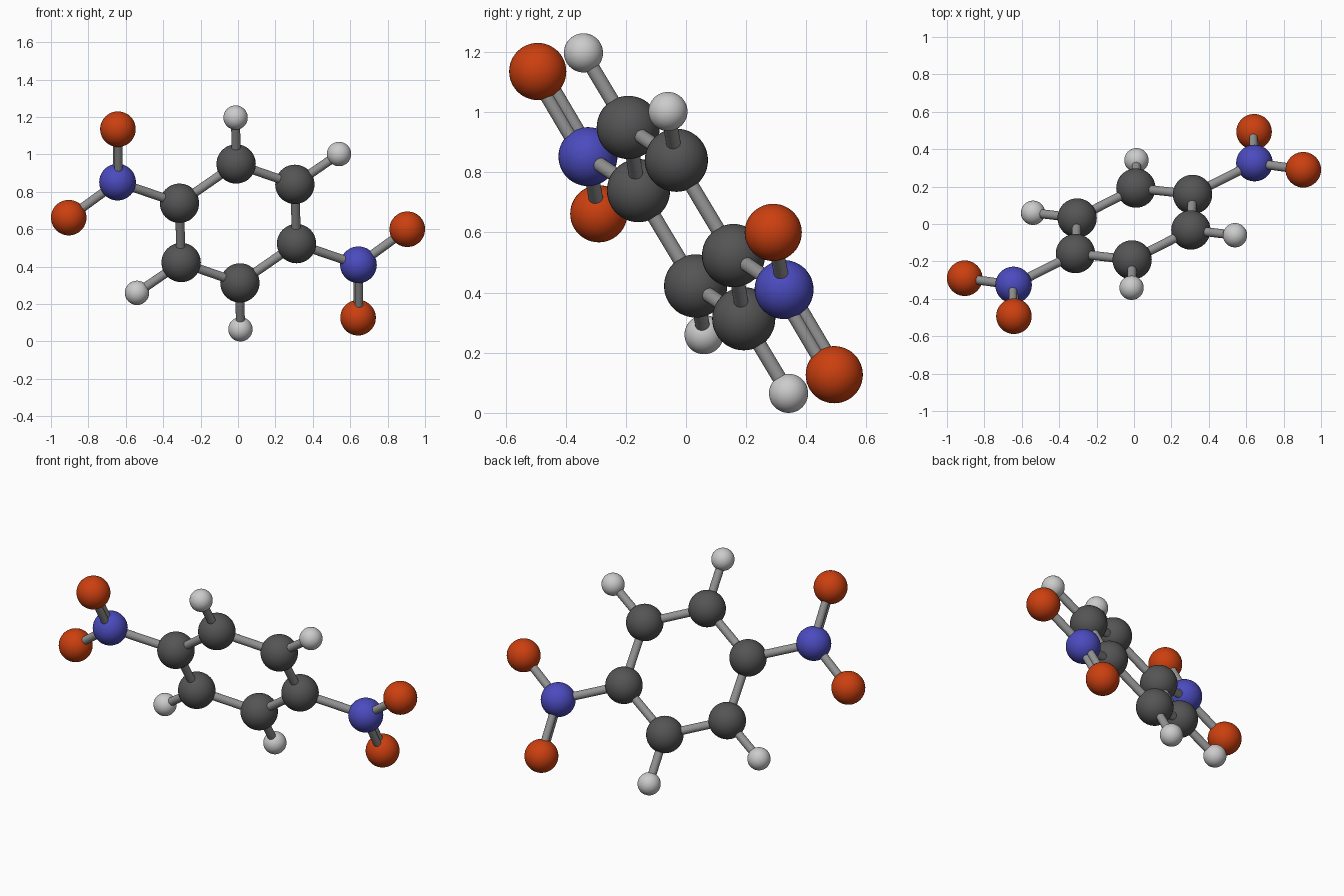
import bpy
from mathutils import Vector

if "Cube" in bpy.data.objects:
    bpy.data.objects.remove(bpy.data.objects["Cube"])

CENTRE = Vector((0, 0, 0.631))


def material(name, rgb):
    m = bpy.data.materials.new(name)
    m.diffuse_color = (*rgb, 1)
    m.use_nodes = True
    m.node_tree.nodes["Principled BSDF"].inputs["Base Color"].default_value = m.diffuse_color
    return m


# element: radius and colour
KINDS = {
    "carbon": (0.105, material("dark_grey", (0.09, 0.09, 0.09))),
    "nitrogen": (0.098, material("blue", (0.07, 0.07, 0.52))),
    "oxygen": (0.095, material("orange_red", (0.6, 0.05, 0.005))),
    "hydrogen": (0.065, material("light_grey", (0.6, 0.6, 0.6))),
}
BOND = material("bond_grey", (0.3, 0.3, 0.3))

# one half of the molecule, as offsets from the centre
HALF = {
    "carbon_a": (0.313, 0.158, -0.108),
    "carbon_b": (0.010, 0.192, -0.318),
    "carbon_c": (-0.304, 0.032, -0.209),
    "nitrogen_a": (0.644, 0.326, -0.221),
    "oxygen_a": (0.905, 0.290, -0.031),
    "oxygen_b": (0.642, 0.493, -0.504),
    "hydrogen_b": (0.013, 0.341, -0.566),
    "hydrogen_c": (-0.540, 0.060, -0.371),
}
NORMAL = Vector(HALF["carbon_a"]).cross(Vector(HALF["carbon_b"])).normalized()


def finish(name, mat):
    ob = bpy.context.object
    ob.name = name
    ob.data.materials.append(mat)
    bpy.ops.object.shade_smooth_by_angle()


def atom(name, p):
    radius, mat = KINDS[name.split("_")[0]]
    bpy.ops.mesh.primitive_uv_sphere_add(segments=40, ring_count=24, radius=radius, location=p)
    finish(name, mat)


def bond(name, a, b, r=0.024):
    d = b - a
    bpy.ops.mesh.primitive_cylinder_add(vertices=24, radius=r, depth=d.length, location=(a + b) / 2)
    bpy.context.object.rotation_euler = d.to_track_quat('Z', 'Y').to_euler()
    finish(name, BOND)


# each half is the other one inverted through the centre
for side, s in (("right", 1), ("left", -1)):
    P = {k: CENTRE + s * Vector(v) for k, v in HALF.items()}
    for k, p in P.items():
        atom(f"{k}_{side}", p)
    # ring, hydrogen and nitro single bonds
    for a, b in (("carbon_a", "carbon_b"), ("carbon_b", "carbon_c"),
                 ("carbon_b", "hydrogen_b"), ("carbon_c", "hydrogen_c"),
                 ("carbon_a", "nitrogen_a"), ("nitrogen_a", "oxygen_a")):
        bond(f"bond_{a}_{b}_{side}", P[a], P[b])
    bond(f"bond_ring_join_{side}", P["carbon_c"], CENTRE - s * Vector(HALF["carbon_a"]))
    # double bond, its two rods offset across the molecule's plane
    for i, o in enumerate((-0.017, 0.017)):
        bond(f"double_bond_{i}_{side}", P["nitrogen_a"] + NORMAL * o,
             P["oxygen_b"] + NORMAL * o, 0.022)
